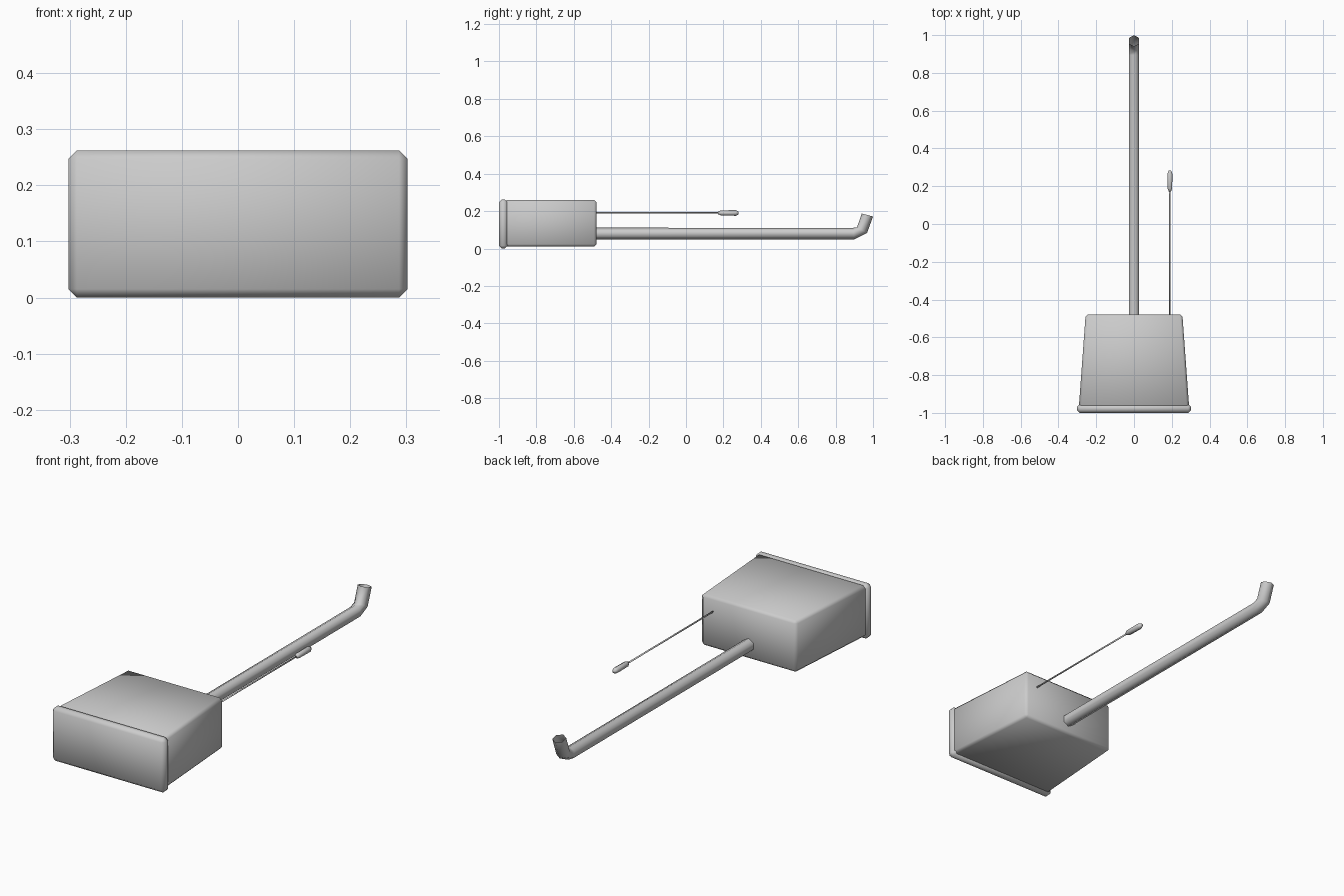
import bpy, bmesh, math
from mathutils import Vector

if "Cube" in bpy.data.objects:
    bpy.data.objects.remove(bpy.data.objects["Cube"])


def finish(name, bm, bevel=0.0):
    bmesh.ops.recalc_face_normals(bm, faces=bm.faces)
    me = bpy.data.meshes.new(name)
    bm.to_mesh(me)
    bm.free()
    me.shade_smooth()
    ob = bpy.data.objects.new(name, me)
    bpy.context.collection.objects.link(ob)
    if bevel:
        mod = ob.modifiers.new("Bevel", 'BEVEL')
        mod.width = bevel
        mod.segments = 1
        mod.limit_method = 'NONE'
    return ob


def tapered_box(name, y0, y1, half0, half1, z0, z1, bevel):
    # box along y whose half-width changes from half0 to half1
    bm = bmesh.new()
    bmesh.ops.create_cube(bm, size=1)
    for v in bm.verts:
        back = v.co.y > 0
        half = half1 if back else half0
        v.co = Vector((math.copysign(half, v.co.x),
                       y1 if back else y0,
                       z1 if v.co.z > 0 else z0))
    return finish(name, bm, bevel)


def tube(name, x, rings, sides, caps=False):
    # rings: (y, z, radius, tilt of the ring's direction from +y towards +z)
    bm = bmesh.new()
    loops = []
    for y, z, r, tilt in rings:
        t = math.radians(tilt)
        up = Vector((0, -math.sin(t), math.cos(t)))
        loop = []
        for i in range(sides):
            a = 2 * math.pi * i / sides
            p = Vector((x, y, z)) + r * (math.cos(a) * up + math.sin(a) * Vector((1, 0, 0)))
            loop.append(bm.verts.new(p))
        loops.append(loop)
    for a, b in zip(loops, loops[1:]):
        for i in range(sides):
            j = (i + 1) % sides
            bm.faces.new((a[i], a[j], b[j], b[i]))
    if caps:
        bm.faces.new(loops[0])
        bm.faces.new(loops[-1])
    return finish(name, bm)


# Tank body and its lid
tapered_box("tank", -0.97, -0.478, 0.292, 0.256, 0.01, 0.26, 0.013)
tapered_box("tank_lid", -1.0, -0.953, 0.302, 0.302, 0.0, 0.262, 0.015)

# Open hexagonal flush pipe with an upturned end
tube("flush_pipe", 0, [(-0.5, 0.08, 0.031, 0), (0.897, 0.08, 0.031, 6),
                       (0.941, 0.098, 0.031, 60), (0.970, 0.179, 0.031, 75)], 6)

# Pull cord and its handle
tube("pull_cord", 0.19, [(-0.5, 0.19, 0.004, 0), (0.19, 0.19, 0.004, 0)], 6, True)
tube("pull_handle", 0.19, [(0.172, 0.19, 0.007, 0), (0.188, 0.19, 0.014, 0),
                           (0.266, 0.19, 0.015, 0), (0.282, 0.19, 0.008, 0)], 6, True)
